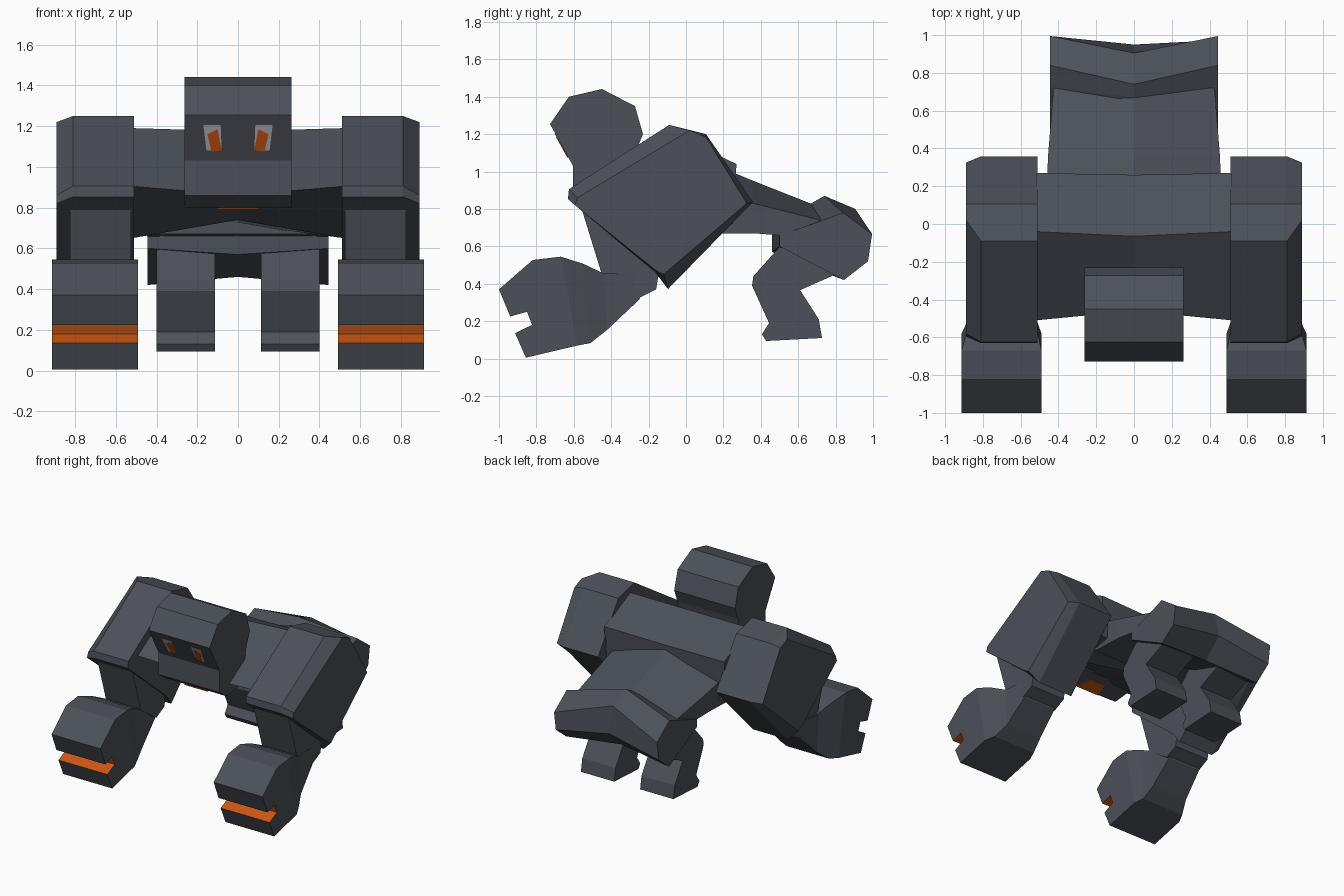
import bpy, bmesh

if "Cube" in bpy.data.objects:
    bpy.data.objects.remove(bpy.data.objects["Cube"])


def material(name, rgb):
    m = bpy.data.materials.new(name)
    m.diffuse_color = (*rgb, 1)
    m.use_nodes = True
    m.node_tree.nodes["Principled BSDF"].inputs["Base Color"].default_value = m.diffuse_color
    return m


STONE = material("dark stone grey", (0.072, 0.081, 0.098))
ORANGE = material("glowing orange", (0.60, 0.095, 0.006))
PALE = material("pale eye grey", (0.50, 0.50, 0.53))


def loft(name, rings, mirror=False, mat=STONE, accent=()):
    """Skin matching rings of 3D points; accent = side strips painted orange."""
    bm = bmesh.new()
    rows = [[bm.verts.new(p) for p in r] for r in rings]
    n = len(rows[0])
    for a, b in zip(rows, rows[1:]):
        for i in range(n):
            f = bm.faces.new((a[i], a[(i + 1) % n], b[(i + 1) % n], b[i]))
            f.material_index = 1 if i in accent else 0
    bm.faces.new(rows[0][::-1])
    bm.faces.new(rows[-1])
    bmesh.ops.recalc_face_normals(bm, faces=bm.faces)
    me = bpy.data.meshes.new(name)
    bm.to_mesh(me)
    bm.free()
    me.materials.append(mat)
    if accent:
        me.materials.append(ORANGE)
    ob = bpy.data.objects.new(name, me)
    bpy.context.collection.objects.link(ob)
    if mirror:
        ob.modifiers.new("mirror", 'MIRROR').use_mirror_merge = False
    return ob


def at_x(x, profile):
    return [(x, y, z) for y, z in profile]


def box_ring(x0, x1, top, bottom):
    """Four corners of a limb section from its top and bottom (y, z)."""
    return [(x0, *top), (x1, *top), (x1, *bottom), (x0, *bottom)]


# head: heavy brow, sloping face, chin
head = [(-.727, 1.254), (-.626, 1.40), (-.449, 1.441), (-.273, 1.35),
        (-.23, 1.20), (-.27, 1.10), (-.33, .82), (-.52, .80),
        (-.604, .86), (-.604, 1.03)]
loft("head", [at_x(-.263, head), at_x(.263, head)])


# eyes and mouth: thin plates lying on the face
def face_plate(name, outline, off, mat):
    def ring(d):
        return [(x, -.727 + .549 * (1.254 - z) - d, z) for x, z in outline]
    loft(name, [ring(-.002), ring(off)], True, mat)


face_plate("eye", [(.17, 1.205), (.085, 1.205), (.08, 1.08), (.155, 1.08)], .003, PALE)
face_plate("pupil", [(.15, 1.16), (.10, 1.185), (.08, 1.08), (.13, 1.075)], .006, ORANGE)
mouth = [(-.1, -.52), (.1, -.52), (.07, -.40), (-.07, -.40)]
loft("mouth", [[(x, y, .797 - d + .1053 * (y + .52)) for x, y in mouth]
               for d in (0, .006)], mat=ORANGE)

# torso, folded along its middle
side = [(-.51, .905), (-.04, 1.19), (.27, 1.04), (.25, .72), (-.05, .65)]
mid = [(-.46, .86), (-.065, 1.175), (.26, 1.03), (.24, .72), (-.05, .74)]
loft("torso", [at_x(-.52, side), at_x(0, mid), at_x(.52, side)])


# lower back with a ridge
def back_ring(y, w, ridge, edge, low):
    return [(-w, y, edge), (0, y, ridge), (w, y, edge), (w, y, low), (-w, y, low)]


loft("lower_back", [back_ring(.12, .465, 1.05, .90, .67),
                    back_ring(.36, .455, .95, .83, .67),
                    back_ring(.74, .425, .80, .735, .64)])

# pelvis, creased along its middle
side = [(.72, .735), (.84, .78), (.995, .666), (.973, .52), (.845, .42),
        (.50, .60), (.50, .66)]
mid = [(.67, .83), (.74, .87), (.905, .80), (.95, .60), (.80, .46),
       (.46, .57), (.46, .66)]
loft("pelvis", [at_x(-.445, side), at_x(0, mid), at_x(.445, side)])

# hind legs with feet
leg = [(.52, .62), (.36, .44), (.353, .39), (.444, .19), (.406, .13),
       (.428, .094), (.727, .11), (.71, .21), (.61, .366), (.80, .45), (.74, .62)]
loft("hind_leg", [at_x(.112, leg), at_x(.40, leg)], True)

# shoulders with a bevelled outer side
inner = [(-.09, 1.249), (.107, 1.20), (.358, .837), (-.096, .372),
         (-.166, .463), (-.631, .853), (-.626, .906)]
outer = [(.02, 1.22), (.107, 1.185), (.325, .83), (-.12, .45),
         (-.166, .475), (-.594, .82), (-.58, .86)]
loft("shoulder", [at_x(.51, inner), at_x(.81, inner), at_x(.89, outer)], True)

# upper arms and tapering forearms
upper = [(-.57, .84), (-.45, .45), (-.26, .32), (-.16, .37), (-.12, .60)]
loft("upper_arm", [at_x(.525, upper), at_x(.825, upper)], True)
loft("forearm", [box_ring(.49, .913, (-.67, .545), (-.58, .07)),
                 box_ring(.515, .88, (-.55, .507), (-.51, .083)),
                 box_ring(.53, .84, (-.44, .455), (-.42, .155)),
                 box_ring(.54, .82, (-.20, .45), (-.25, .315))], True)

# fists with a glowing slot
fist = [(-1.0, .37), (-.82, .527), (-.67, .545), (-.58, .07), (-.856, .005),
        (-.914, .136), (-.823, .18), (-.85, .25), (-.94, .225)]
loft("fist", [at_x(.49, fist), at_x(.913, fist)], True, accent=(5, 6, 7))
